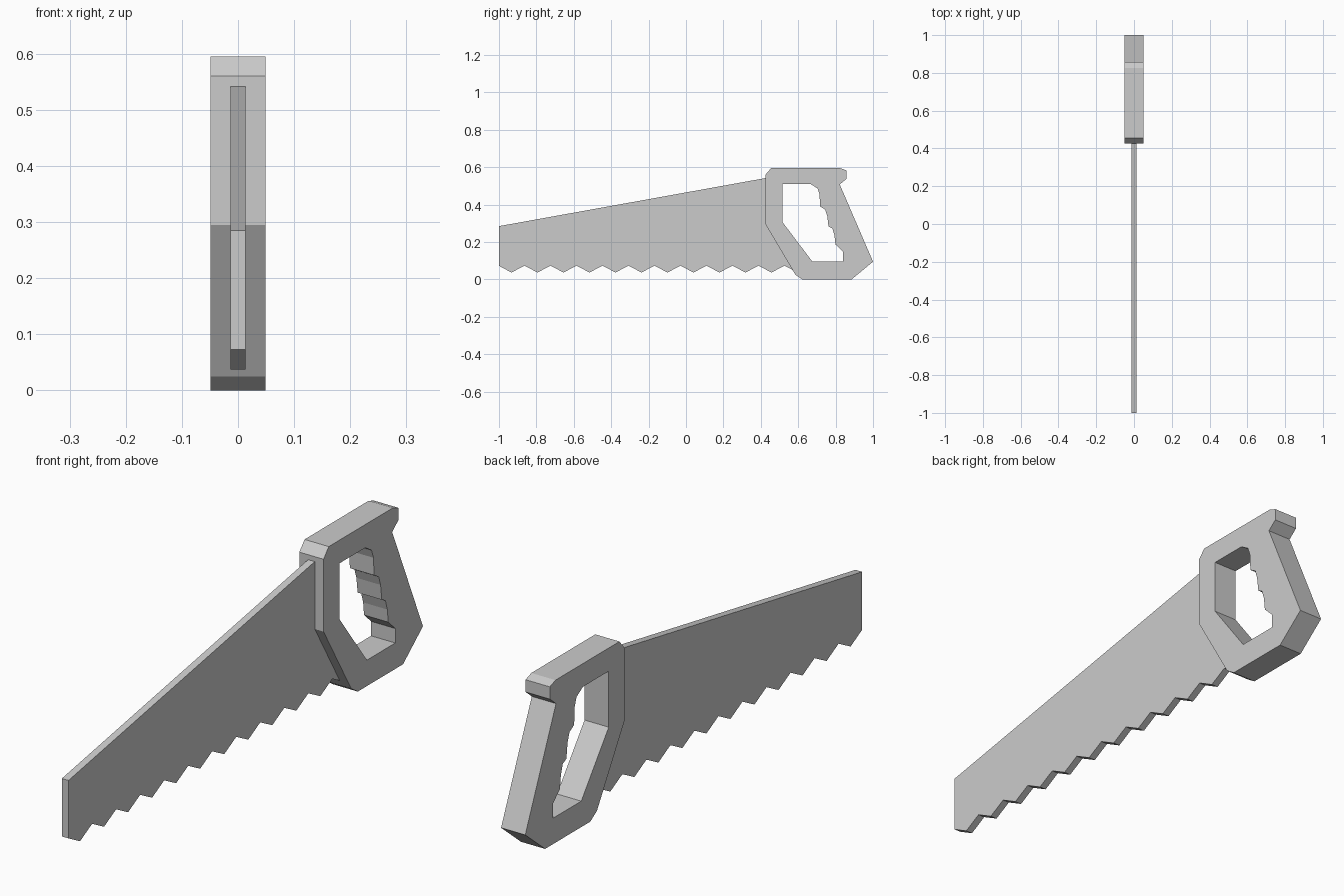
import bpy, bmesh
from math import radians

if "Cube" in bpy.data.objects:
    bpy.data.objects.remove(bpy.data.objects["Cube"])


def plate(name, loops, half_width):
    """Extrude closed (y, z) outlines sideways; inner loops become holes."""
    curve = bpy.data.curves.new(name + "_profile", 'CURVE')
    curve.dimensions = '2D'
    curve.fill_mode = 'BOTH'
    curve.extrude = half_width
    for pts in loops:
        s = curve.splines.new('POLY')
        s.points.add(len(pts) - 1)
        for p, (y, z) in zip(s.points, pts):
            p.co = (y, z, 0, 1)
        s.use_cyclic_u = True
    ob = bpy.data.objects.new(name, curve)
    bpy.context.collection.objects.link(ob)
    ob.rotation_euler = (radians(90), 0, radians(90))
    bpy.ops.object.select_all(action='DESELECT')
    ob.select_set(True)
    bpy.context.view_layer.objects.active = ob
    bpy.ops.object.convert(target='MESH')
    ob = bpy.context.object
    bpy.ops.object.transform_apply(location=False, rotation=True, scale=False)
    # Weld caps to walls, clean up the flat faces
    bm = bmesh.new()
    bm.from_mesh(ob.data)
    bmesh.ops.remove_doubles(bm, verts=bm.verts, dist=1e-5)
    bmesh.ops.recalc_face_normals(bm, faces=bm.faces)
    for f in bm.faces:
        f.smooth = False
    bm.to_mesh(ob.data)
    bm.free()
    ob.name = ob.data.name = name
    return ob


# Handle: chamfered outer outline and finger-grip opening
outline = [(0.425, 0.56), (0.455, 0.595), (0.825, 0.595), (0.858, 0.583),
           (0.858, 0.538), (0.822, 0.508), (1.0, 0.095), (0.885, 0.0),
           (0.623, 0.0), (0.585, 0.025), (0.425, 0.295)]
grip = [(0.517, 0.51), (0.666, 0.51), (0.703, 0.487), (0.714, 0.455),
        (0.717, 0.39), (0.744, 0.374), (0.755, 0.34), (0.762, 0.283),
        (0.783, 0.272), (0.794, 0.235), (0.799, 0.187), (0.84, 0.148),
        (0.84, 0.095), (0.676, 0.095), (0.517, 0.305)]
plate("handle", [outline, grip], 0.049)

# Blade: tapered plate with a repeating row of teeth
pitch = 0.139
teeth = [(-1.0, 0.073)]
for i in range(11):
    tip = -0.933 + i * pitch
    teeth += [(tip, 0.037), (tip + pitch / 2, 0.074)]
teeth.append((-0.933 + 11 * pitch, 0.037))
blade = teeth + [(0.45, 0.29), (0.45, 0.5465), (-1.0, 0.285)]
plate("blade", [blade], 0.0135)
